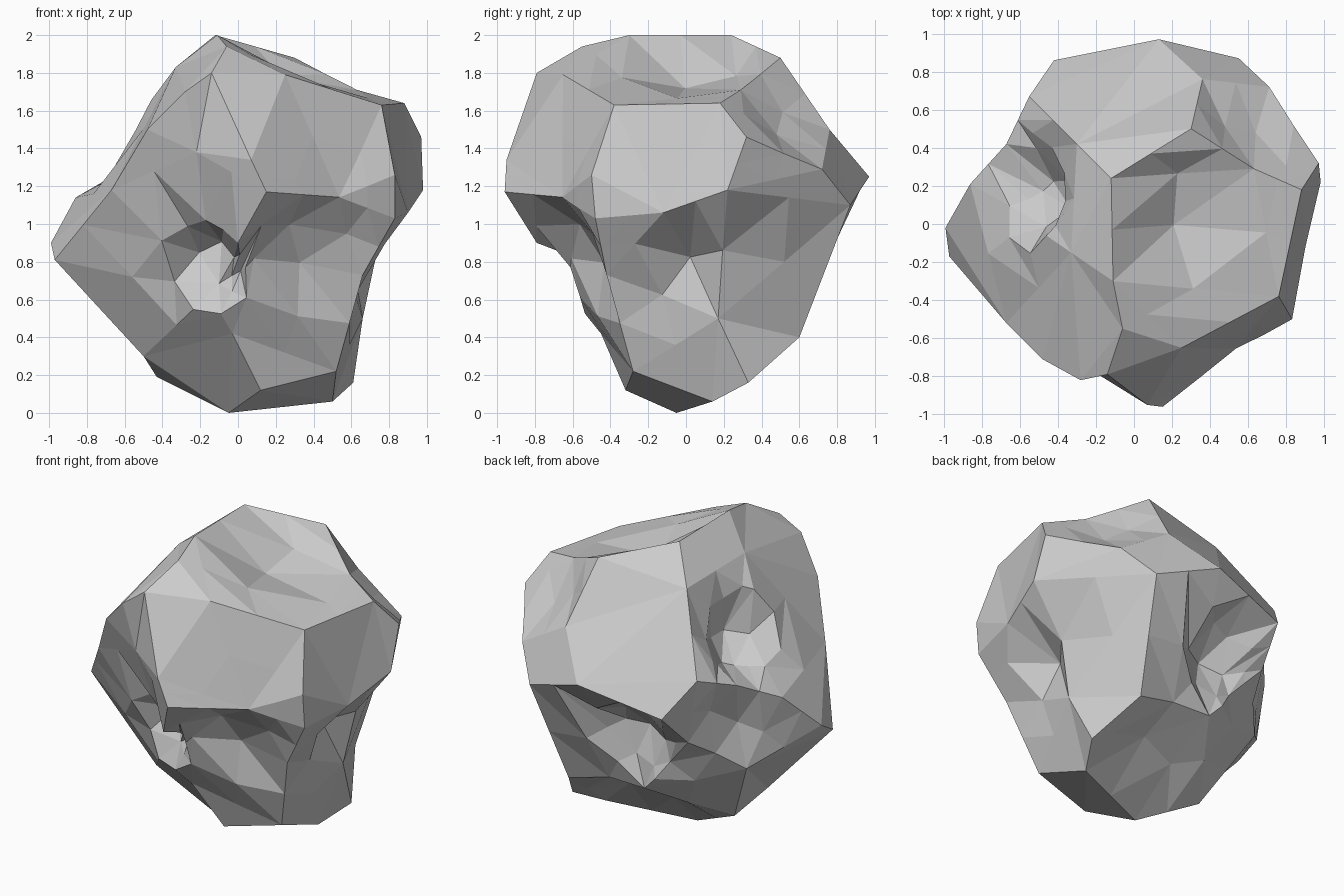
import bpy, bmesh
from mathutils import Vector

if "Cube" in bpy.data.objects:
    bpy.data.objects.remove(bpy.data.objects["Cube"])

CORE = Vector((0, 0, 1))

# Corner points of the boulder's main facets
corners = [
    # crown ridge and top rim
    (-.12, .24, 2.0), (-.11, -.3, 2.0), (-.06, -.55, 1.94), (.25, -.65, 1.79),
    (.76, -.38, 1.63), (.88, .18, 1.64), (.63, .29, 1.71), (.3, .5, 1.88),
    # right facet
    (.97, .32, 1.46), (.98, .22, 1.18), (.83, -.5, 1.26), (.83, -.48, 1.03), (.9, -.12, 1.06),
    # front
    (-.14, -.79, 1.8), (-.28, -.82, 1.7), (-.48, -.71, 1.5), (-.67, -.52, 1.18),
    (-.97, -.17, .81), (-.99, -.02, .9), (-.86, .21, 1.14), (.07, -.95, 1.34),
    (.15, -.96, 1.17), (.54, -.66, 1.14), (-.22, -.77, 1.38),
    # lower front
    (-.15, -.62, .63), (.12, -.67, .8), (.66, -.42, .73), (-.03, -.45, .42),
    (.12, -.32, .12), (.52, -.28, .22), (-.5, -.15, .3),
    # left
    (-.33, -.15, 1.83), (-.3, .42, 1.8), (-.55, .67, 1.34), (-.42, .86, 1.12), (-.67, .42, 1.25),
    # back
    (.13, .97, 1.25), (.55, .87, 1.1), (.71, .72, 1.29), (.36, .76, 1.5),
    # lower back and base
    (.45, .6, .4), (-.1, .6, .45), (-.47, .65, .9), (-.68, .33, .66),
    (-.43, .1, .19), (.5, .14, .06), (-.05, -.05, 0), (.66, .17, .5), (.61, .33, .16),
]

# Connect the corners: hull of their directions, then move them to true radius
bm = bmesh.new()
places = {}
for c in corners:
    p = Vector(c)
    places[bm.verts.new((p - CORE).normalized())] = p
bmesh.ops.convex_hull(bm, input=list(bm.verts), use_existing_faces=False)
for v, p in places.items():
    v.co = p


def split(edges):
    """Halve edges and keep every face a triangle."""
    bmesh.ops.subdivide_edges(bm, edges=edges, cuts=1, use_grid_fill=True)
    bmesh.ops.triangulate(bm, faces=[f for f in bm.faces if len(f.verts) > 3])


def hollow(centre, radius, depth):
    """Push the surface near centre towards the core; deep hollows get finer faces."""
    c = Vector(centre)
    if depth > .22:
        split([e for e in bm.edges
               if ((e.verts[0].co + e.verts[1].co) / 2 - c).length < radius
               and e.calc_length() > .16])
    push = (CORE - c).normalized() * depth
    for v in bm.verts:
        t = (v.co - c).length / radius
        if t < 1:
            v.co += push * (1 - t * t) ** 1.3


split(list(bm.edges))
hollow((.32, 0, 1.84), .43, .15)         # dished top
hollow((-.2, -.63, .78), .27, .3)        # front hollow
hollow((.36, -.63, .83), .38, .15)       # front right hollow
hollow((-.51, .17, 1.42), .34, .27)      # left hollow
hollow((-.1, .74, .85), .34, .27)        # back hollow
hollow((.74, .01, .81), .3, .19)         # right hollow
hollow((-.64, .44, .96), .28, .08)       # shallow left back hollow
hollow((.65, .52, 1.54), .27, .05)       # dished right back shoulder
hollow((.1, .4, .3), .4, .1)             # dished back of the base

bmesh.ops.recalc_face_normals(bm, faces=list(bm.faces))
mesh = bpy.data.meshes.new("boulder")
bm.to_mesh(mesh)
bm.free()
boulder = bpy.data.objects.new("boulder", mesh)
bpy.context.collection.objects.link(boulder)
